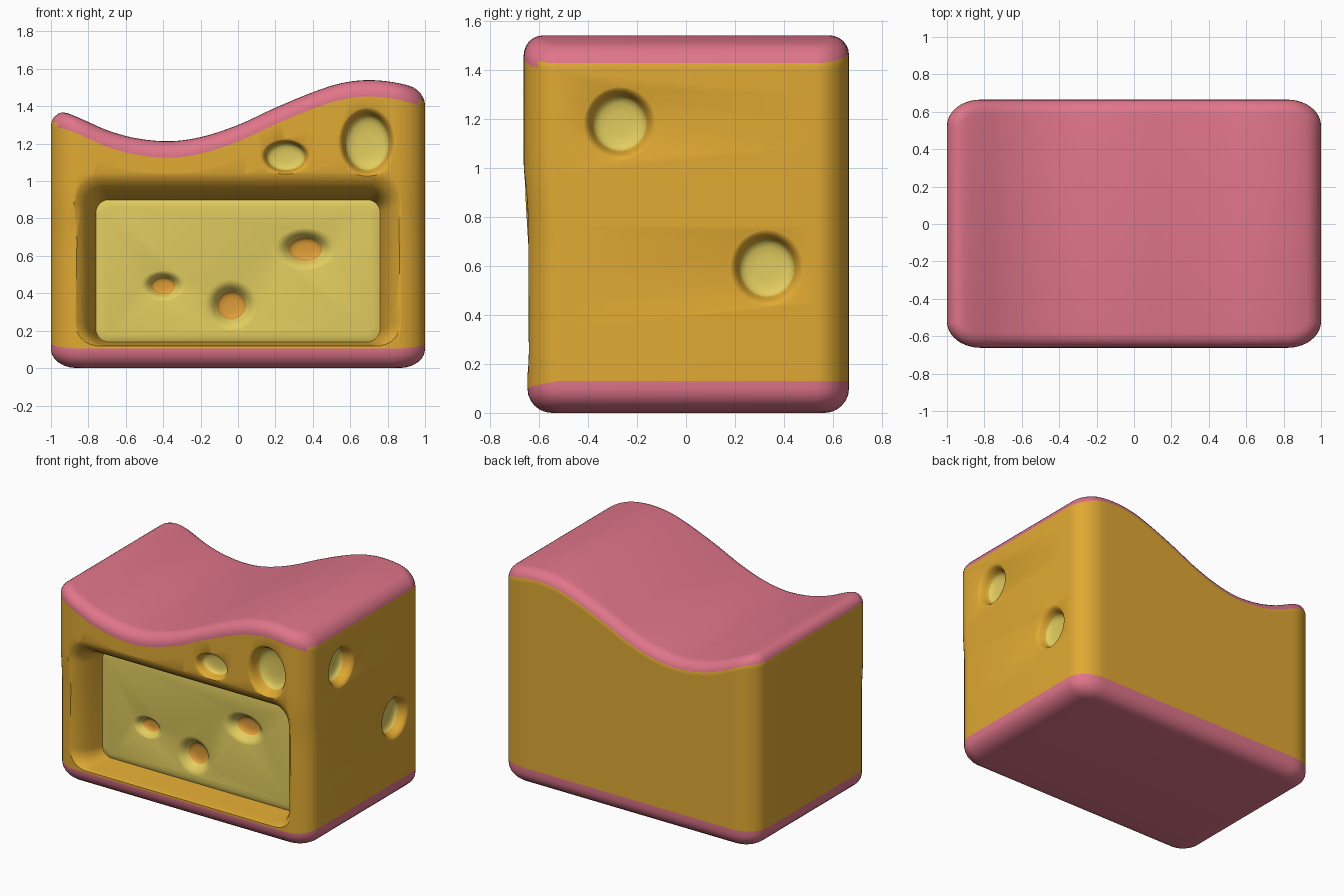
import bpy, bmesh, math

if "Cube" in bpy.data.objects:
    bpy.data.objects.remove(bpy.data.objects["Cube"])

def material(name, rgb):
    m = bpy.data.materials.new(name)
    m.diffuse_color = (*rgb, 1)
    m.use_nodes = True
    m.node_tree.nodes["Principled BSDF"].inputs["Base Color"].default_value = m.diffuse_color
    return m

MATS = [material("cheese_orange", (0.75, 0.40, 0.033)),
        material("rind_pink", (0.74, 0.178, 0.255)),
        material("pale_yellow", (0.76, 0.61, 0.115)),
        material("spot_orange", (0.74, 0.34, 0.04))]
ORANGE, PINK, PALE, SPOT = range(4)

# Wavy top profile (x, z)
TOP = [(-1, 1.375), (-0.92, 1.365), (-0.82, 1.325), (-0.7, 1.272), (-0.55, 1.23), (-0.37, 1.213),
       (-0.2, 1.235), (0, 1.30), (0.2, 1.392), (0.4, 1.475), (0.55, 1.523), (0.7, 1.54),
       (0.85, 1.525), (1, 1.485)]

def clamp(t):
    return max(0, min(1, t))

def slope(i):
    a, b = TOP[max(i - 1, 0)], TOP[min(i + 1, len(TOP) - 1)]
    return (b[1] - a[1]) / (b[0] - a[0])

def top_z(x):
    x = max(-1, min(1, x))
    i = max(k for k in range(len(TOP) - 1) if TOP[k][0] <= x)
    (x0, z0), (x1, z1) = TOP[i], TOP[i + 1]
    h = x1 - x0
    t = (x - x0) / h
    return (z0 * (2*t**3 - 3*t**2 + 1) + slope(i) * h * (t**3 - 2*t**2 + t)
            + z1 * (3*t**2 - 2*t**3) + slope(i + 1) * h * (t**3 - t**2))

def finish(bm, name):
    bmesh.ops.recalc_face_normals(bm, faces=bm.faces)
    me = bpy.data.meshes.new(name)
    bm.to_mesh(me)
    bm.free()
    for m in MATS:
        me.materials.append(m)
    ob = bpy.data.objects.new(name, me)
    bpy.context.collection.objects.link(ob)
    return ob

def bridge(bm, a, b, mat):
    n = len(a)
    for i in range(n):
        bm.faces.new((a[i], a[(i+1) % n], b[(i+1) % n], b[i])).material_index = mat

# Plan outline with elliptical corners: front run left to right, back run right to left
def outline(ix, iy, front):
    cx, cy, N = 0.18 - ix, 0.14 - iy, 44
    def half(h):
        x, y = 1 - ix, h - iy
        angles = [k * math.pi / 20 for k in range(11)]
        left = [(-x + cx - math.cos(a) * cx, -y + cy - math.sin(a) * cy) for a in angles]
        mid = [(-x + cx + 2 * (x - cx) * k / N, -y) for k in range(1, N)]
        return left + mid + [(-p, q) for p, q in reversed(left)]
    return half(front) + [(p, -q) for p, q in reversed(half(0.665))]

# Block body: stacked rings from the bottom to the wavy top
bm = bmesh.new()
rings = []
def ring(ix, iy, height, front):
    rings.append([bm.verts.new((x, y, height(x, y))) for x, y in outline(ix, iy, front)])

R, RT = 0.10, 0.08
for k in range(7):
    a = k * math.pi / 12
    inset = 1 - math.sin(a)
    ring(0.14 * inset, 0.10 * inset, lambda x, y: R * (1 - math.cos(a)), 0.647)
low = lambda x, y: 0.105 + 0.025 * clamp((y + 0.645) / 0.12)
high = lambda x, y: top_z(x) - 0.088
ring(0, 0, low, 0.647)
base_end = len(rings) - 1
for k in range(1, 13):
    f = k / 12
    ring(0, 0, lambda x, y: low(x, y) * (1 - f) + high(x, y) * f,
         0.647 + 0.015 * clamp((f - 0.5) / 0.17))
rind = len(rings) - 1
for k in range(7):
    a = k * math.pi / 12
    inset = RT * (1 - math.cos(a))
    ring(inset, inset, lambda x, y: top_z(x) - RT * (1 - math.sin(a)), 0.662)
for k in range(len(rings) - 1):
    bridge(bm, rings[k], rings[k + 1], PINK if k < base_end or k >= rind else ORANGE)
    if rind <= k < rind + 2:      # the rind is thinner away from the front
        bm.faces.ensure_lookup_table()
        for f in bm.faces[-len(rings[k]):]:
            if f.calc_center_median().y > -0.61:
                f.material_index = ORANGE
for r in (rings[0], rings[-1]):
    n = len(r)
    for i in range(n // 2 - 1):
        bm.faces.new((r[i], r[i+1], r[n-2-i], r[n-1-i])).material_index = PINK
body = finish(bm, "cheese_block")

# Cutters: stacked closed outlines going into the block; the last steps carry the floor colour
def carve(name, loops, place, wall, floor, floor_from):
    bm = bmesh.new()
    vs = [[bm.verts.new(place(u, v, d)) for u, v in pts] for pts, d in loops]
    for k in range(len(vs) - 1):
        bridge(bm, vs[k], vs[k + 1], floor if k >= floor_from else wall)
    bm.faces.new(vs[0]).material_index = wall
    bm.faces.new(vs[-1]).material_index = floor
    cut = finish(bm, name)
    cut.hide_render = True
    mod = body.modifiers.new(name, 'BOOLEAN')
    mod.operation, mod.solver, mod.object = 'DIFFERENCE', 'EXACT', cut
    bpy.context.view_layer.objects.active = body
    bpy.ops.object.modifier_apply(modifier=name)
    bpy.data.objects.remove(cut)

def rounded_rect(x, z0, z1, r):
    pts = []
    for cx, cz, q in ((x-r, z1-r, 0), (-x+r, z1-r, 1), (-x+r, z0+r, 2), (x-r, z0+r, 3)):
        for k in range(9):
            a = (q + k / 8) * math.pi / 2
            pts.append((cx + r * math.cos(a), cz + r * math.sin(a)))
    return pts

def ellipse(u, v, ru, rv, s):
    return [(u + ru * s * math.cos(k * math.pi / 20), v + rv * s * math.sin(k * math.pi / 20))
            for k in range(40)]

def at_front(y):
    return lambda u, v, d: (u, y + d, v)

def at_right(u, v, d):
    return (1 - d, u, v)

# The upper front bulges slightly, so the recess lip follows it
def at_recess(u, v, d):
    return (u, -0.647 + d - 0.015 * clamp((v - 0.75) / 0.2) * clamp(1 - d / 0.1), v)

# Front window recess with a pale panel
carve("window_recess", [
    (rounded_rect(0.91, 0.112, 1.07, 0.16), -0.03),
    (rounded_rect(0.89, 0.116, 1.05, 0.15), -0.004),
    (rounded_rect(0.865, 0.12, 1.015, 0.13), 0.008),
    (rounded_rect(0.835, 0.123, 0.98, 0.12), 0.03),
    (rounded_rect(0.805, 0.127, 0.945, 0.10), 0.075),
    (rounded_rect(0.78, 0.133, 0.918, 0.08), 0.14),
    (rounded_rect(0.76, 0.14, 0.90, 0.07), 0.215),
    (rounded_rect(0.74, 0.155, 0.885, 0.06), 0.208),
    (rounded_rect(0.72, 0.175, 0.865, 0.05), 0.205)], at_recess, ORANGE, PALE, 6)

# Soft dimples: (name, u, v, radius u, radius v, depth, spread, side, wall, floor)
panel, front = at_front(-0.442), at_front(-0.662)
DIMPLES = [
    ("panel_spot_left", -0.40, 0.44, 0.065, 0.045, 0.055, 0.8, panel, PALE, SPOT),
    ("panel_spot_middle", -0.035, 0.335, 0.077, 0.075, 0.07, 0.8, panel, PALE, SPOT),
    ("panel_spot_right", 0.36, 0.635, 0.09, 0.062, 0.07, 0.8, panel, PALE, SPOT),
    ("front_hole_small", 0.255, 1.13, 0.10, 0.072, 0.07, 0.3, front, ORANGE, PALE),
    ("front_hole_large", 0.69, 1.205, 0.115, 0.145, 0.10, 0.3, front, ORANGE, PALE),
    ("side_hole_upper", -0.27, 1.18, 0.108, 0.11, 0.09, 0.35, at_right, ORANGE, PALE),
    ("side_hole_lower", 0.33, 0.59, 0.11, 0.115, 0.08, 0.35, at_right, ORANGE, PALE)]
STEPS = [(1.1, -0.02), (0.95, 0.005), (0.75, 0.05), (0.5, 0.18), (0.25, 0.42), (0, 0.72)]
FLOOR = [(0.9, 0.86), (0.75, 0.95), (0.45, 1.0)]
for name, u, v, ru, rv, depth, spread, side, wall, floor in DIMPLES:
    steps = [(1 + spread * t, d) for t, d in STEPS] + FLOOR
    carve(name, [(ellipse(u, v, ru, rv, s), d * depth) for s, d in steps], side, wall, floor, 5)

bpy.ops.object.select_all(action='DESELECT')
body.select_set(True)
bpy.context.view_layer.objects.active = body
bpy.ops.object.shade_smooth_by_angle(angle=math.radians(42))
